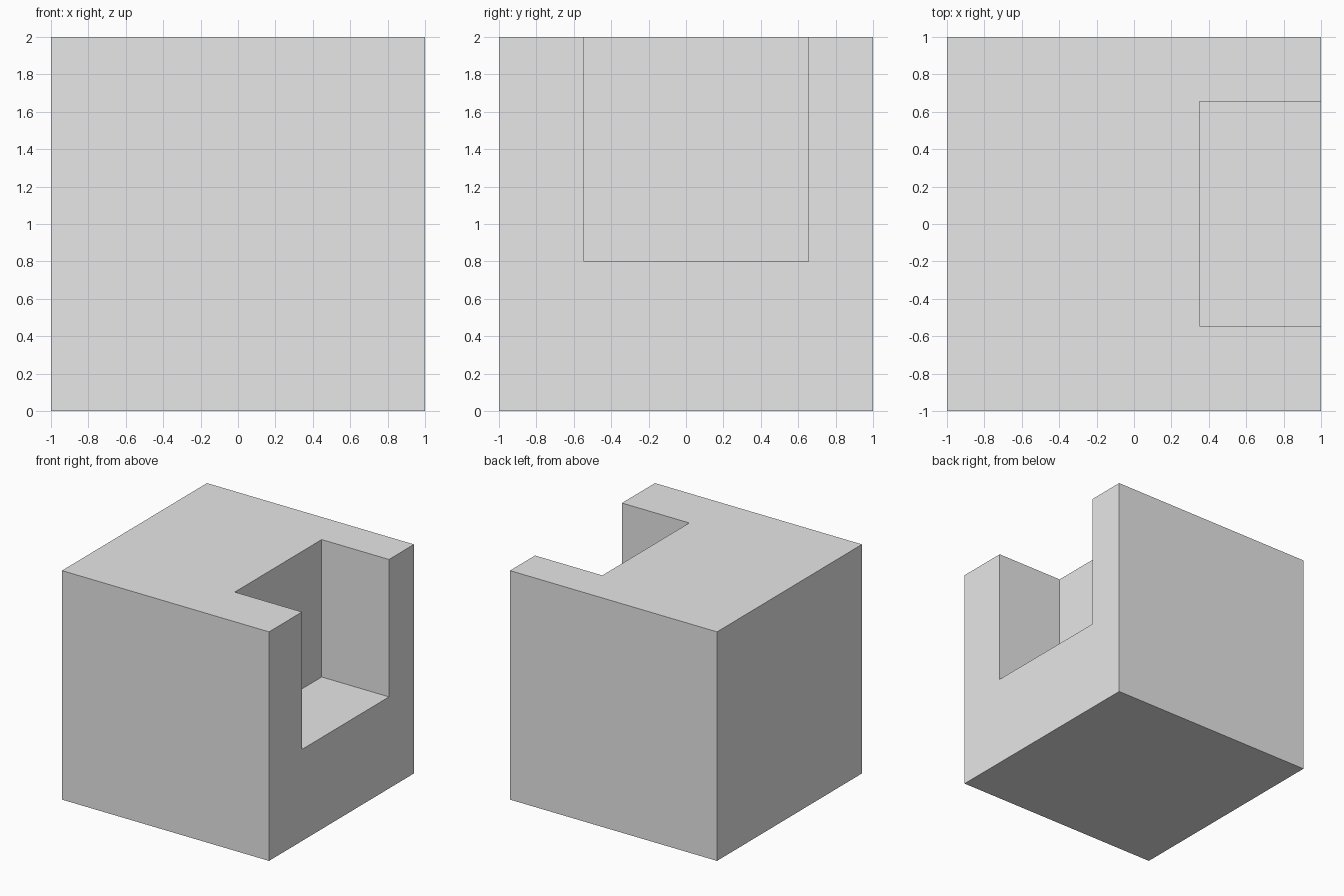
import bpy
from mathutils import Vector

default_cube = bpy.data.objects.get("Cube")
if default_cube:
    bpy.data.objects.remove(default_cube, do_unlink=True)


def make_material(name, colour):
    mat = bpy.data.materials.new(name)
    mat.use_nodes = True
    mat.diffuse_color = colour
    mat.node_tree.nodes["Principled BSDF"].inputs["Base Color"].default_value = colour
    return mat


def make_box(name, low, high, mat):
    low, high = Vector(low), Vector(high)
    bpy.ops.mesh.primitive_cube_add(size=1, location=(low + high) / 2)
    box = bpy.context.object
    box.name = box.data.name = name
    box.scale = high - low
    bpy.ops.object.transform_apply(location=True, rotation=False, scale=True)
    box.data.materials.append(mat)
    return box


grey = make_material("light grey", (0.8, 0.8, 0.8, 1))

# Solid block
block = make_box("notched_block", (-1, -1, 0), (1, 1, 2), grey)

# Notch open to the top and the +x side; the cutter overshoots both faces
cutter = make_box("notch_cutter", (0.35, -0.545, 0.8), (1.5, 0.655, 2.5), grey)
cutter.hide_render = True

cut = block.modifiers.new("notch", 'BOOLEAN')
cut.operation = 'DIFFERENCE'
cut.solver = 'EXACT'
cut.object = cutter

# Bake the cut and discard the cutter
bpy.ops.object.select_all(action='DESELECT')
block.select_set(True)
bpy.context.view_layer.objects.active = block
bpy.ops.object.modifier_apply(modifier=cut.name)
bpy.data.objects.remove(cutter, do_unlink=True)
bpy.ops.object.shade_flat()
